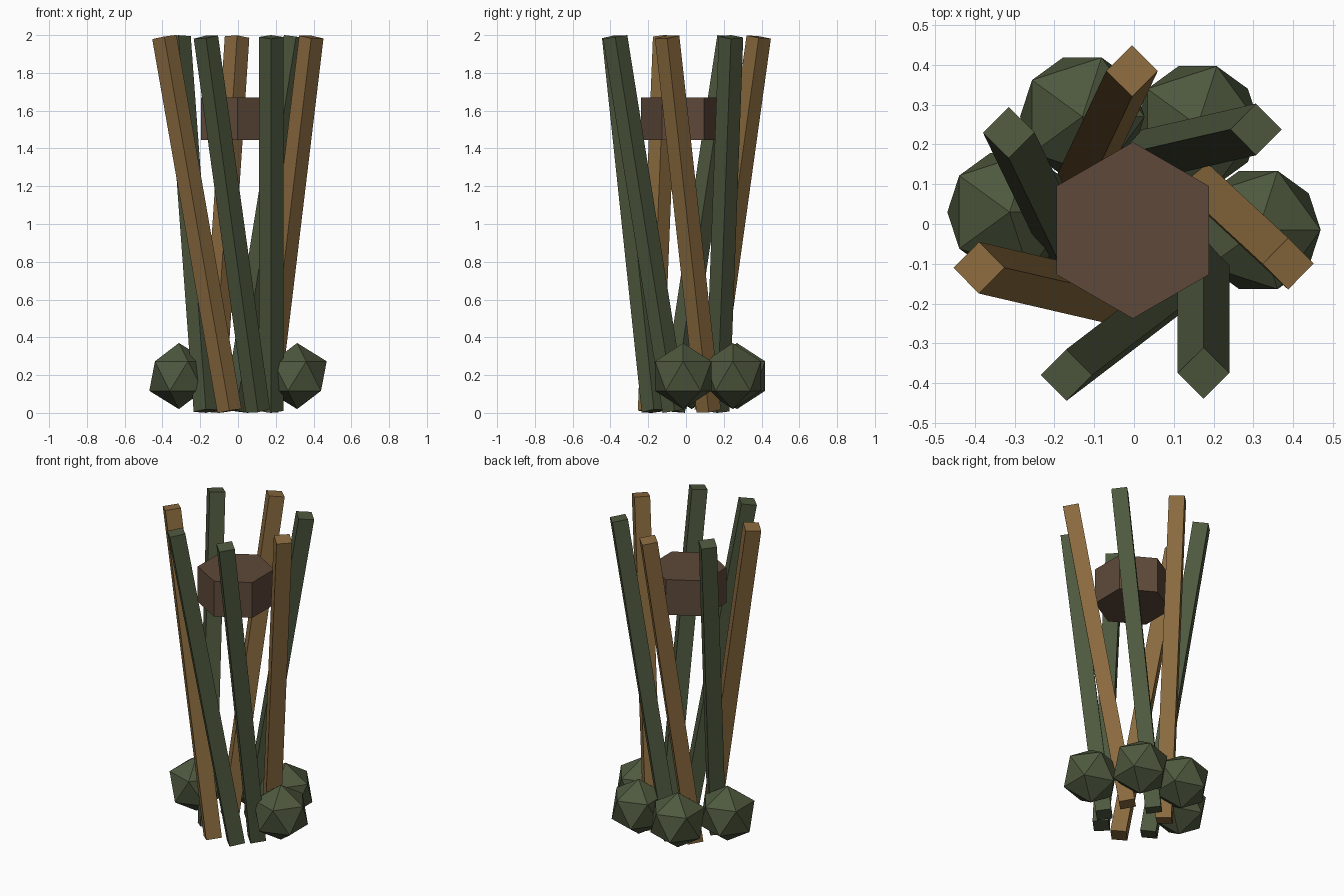
import bpy
from mathutils import Vector

if "Cube" in bpy.data.objects:
    bpy.data.objects.remove(bpy.data.objects["Cube"])


def srgb(r, g, b):
    conv = lambda c: c / 12.92 if c <= 0.04045 else ((c + 0.055) / 1.055) ** 2.4
    return tuple(conv(v / 255) for v in (r, g, b)) + (1.0,)


def material(name, rgb):
    m = bpy.data.materials.new(name)
    m.diffuse_color = srgb(*rgb)
    m.use_nodes = True
    m.node_tree.nodes["Principled BSDF"].inputs["Base Color"].default_value = m.diffuse_color
    return m


GREEN = material("mossy green", (78, 88, 62))
TAN = material("tan wood", (138, 106, 62))
BROWN = material("dark brown", (94, 73, 58))


def finish(name, mat):
    ob = bpy.context.object
    ob.name = name
    ob.data.materials.append(mat)
    return ob


def pole(name, top, bottom, mat):
    """Square beam between two points, corners pointing along x and y."""
    a, b = Vector((*bottom, 0.01)), Vector((*top, 1.99))
    d = b - a
    bpy.ops.mesh.primitive_cylinder_add(vertices=4, radius=0.065, depth=d.length,
                                        location=(a + b) / 2)
    ob = finish(name, mat)
    ob.rotation_mode = 'QUATERNION'
    ob.rotation_quaternion = Vector((0, 0, 1)).rotation_difference(d)


# Ring of leaning, twisted poles: top xy, bottom xy
poles = [
    ((0.175, -0.375), (0.175, -0.06)),
    ((0.388, -0.10), (0.15, 0.12)),
    ((0.307, 0.238), (-0.01, 0.165)),
    ((-0.005, 0.385), (-0.135, 0.11)),
    ((-0.315, 0.23), (-0.17, -0.07)),
    ((-0.39, -0.11), (-0.045, -0.19)),
    ((-0.17, -0.38), (0.105, -0.17)),
]
for i, (top, bottom) in enumerate(poles):
    pole(f"pole_{i + 1}", top, bottom, TAN if i % 2 else GREEN)

# Hexagonal block held between the poles
bpy.ops.mesh.primitive_cylinder_add(vertices=6, radius=0.222, depth=0.225,
                                    location=(-0.003, -0.016, 1.557))
finish("hexagonal_block", BROWN)

# Faceted bushes around the foot
for i, (x, y) in enumerate([(0.313, -0.015), (0.16, 0.248), (-0.13, 0.27), (-0.313, 0.03)]):
    bpy.ops.mesh.primitive_ico_sphere_add(subdivisions=1, radius=0.175,
                                          location=(x, y, 0.195))
    finish(f"bush_{i + 1}", GREEN)
